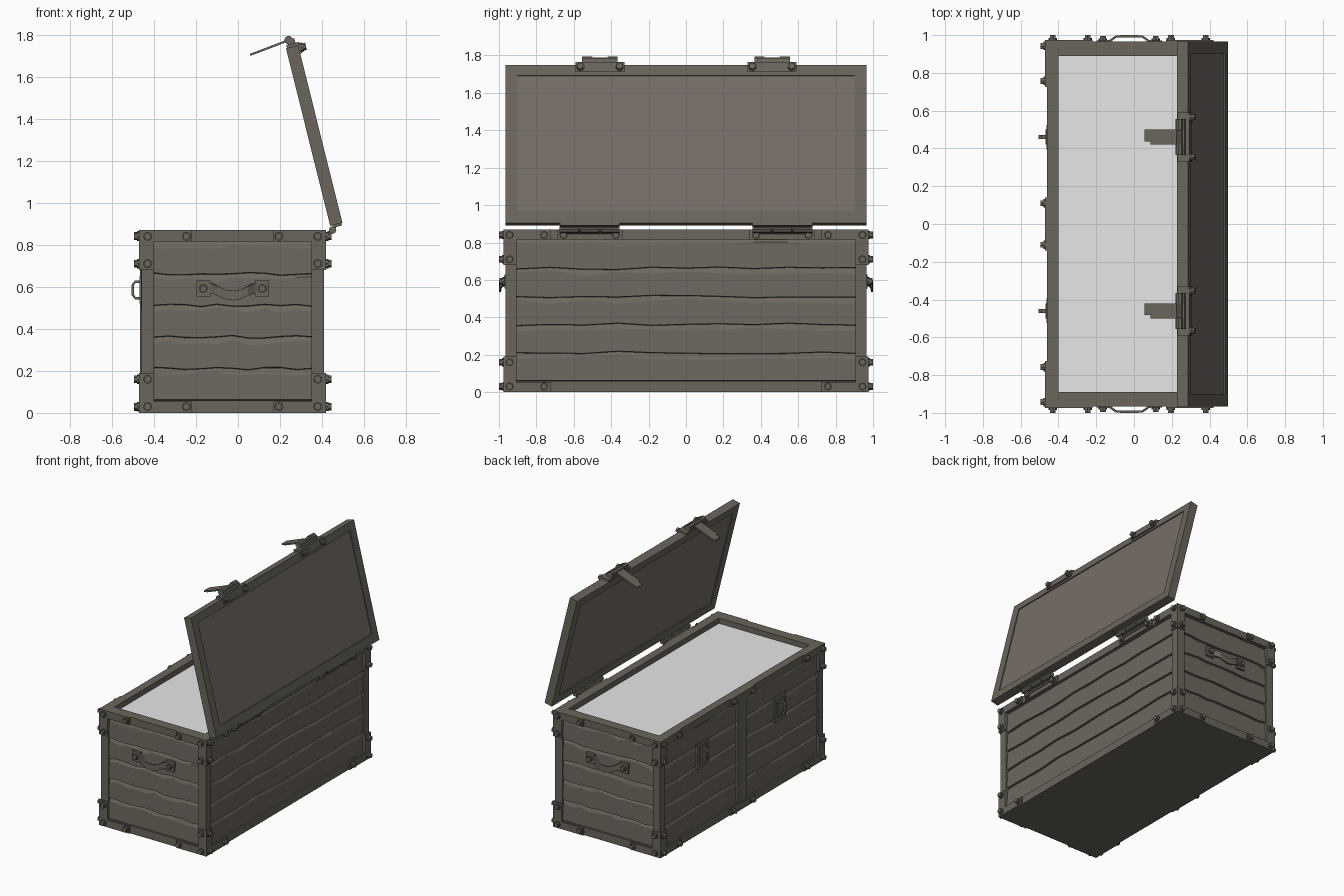
import bpy, bmesh, math, random
from mathutils import Matrix, Vector as V

if "Cube" in bpy.data.objects:
    bpy.data.objects.remove(bpy.data.objects["Cube"])

random.seed(4)


def material(name, r, g, b):
    m = bpy.data.materials.new(name)
    m.diffuse_color = (r, g, b, 1)
    m.use_nodes = True
    m.node_tree.nodes["Principled BSDF"].inputs["Base Color"].default_value = m.diffuse_color
    return m


FRAME = material("dull brown frame", 0.145, 0.130, 0.105)
BOARD = material("brown boards", 0.153, 0.136, 0.112)
LID = material("reddish lid panel", 0.180, 0.152, 0.132)
LINING = material("pale grey lining", 0.8, 0.8, 0.8)


class Part:
    """Collects simple solids in one mesh."""

    def __init__(self, name, mat, matrix=None):
        self.bm, self.name, self.mat = bmesh.new(), name, mat
        self.matrix = matrix or Matrix()

    def box(self, x, y, z):
        c = V([(a[0] + a[1]) / 2 for a in (x, y, z)])
        s = [abs(a[1] - a[0]) for a in (x, y, z)]
        bmesh.ops.create_cube(self.bm, size=1, matrix=Matrix.Translation(c) @ Matrix.Diagonal((*s, 1)))

    def rod(self, base, direction, radius, length, sides=6):
        d = V(direction).normalized()
        m = Matrix.Translation(V(base) + d * length / 2) @ d.to_track_quat('Z', 'Y').to_matrix().to_4x4()
        bmesh.ops.create_cone(self.bm, cap_ends=True, segments=sides, radius1=radius,
                              radius2=radius, depth=length, matrix=m)

    def bolt(self, base, direction):
        self.rod(base, direction, 0.022, 0.01, 8)
        self.rod(base, direction, 0.018, 0.025)

    def sweep(self, path, side, half_w, half_t, closed=False):
        path, side, rings = [V(p) for p in path], V(side), []
        for i, p in enumerate(path):
            t = (path[min(i + 1, len(path) - 1)] - path[max(i - 1, 0)]).normalized()
            n = t.cross(side).normalized() * half_t
            w = side * half_w
            rings.append([self.bm.verts.new(q) for q in (p + w + n, p - w + n, p - w - n, p + w - n)])
        for a, b in zip(rings, rings[1:]):
            for k in range(4):
                self.bm.faces.new((a[k], a[(k + 1) % 4], b[(k + 1) % 4], b[k]))
        self.bm.faces.new(rings[0])
        self.bm.faces.new(rings[-1][::-1])

    def done(self):
        bmesh.ops.recalc_face_normals(self.bm, faces=self.bm.faces)
        me = bpy.data.meshes.new(self.name)
        self.bm.to_mesh(me)
        self.bm.free()
        me.materials.append(self.mat)
        ob = bpy.data.objects.new(self.name, me)
        ob.matrix_world = self.matrix
        bpy.context.collection.objects.link(ob)


X0, X1, Y, H = -0.46, 0.41, 0.965, 0.87
CX, HX = (X0 + X1) / 2, (X1 - X0) / 2

# Body: core, floor, posts and rim
p = Part("chest_core", BOARD)
p.box((X0 + .03, X1 - .03), (-Y + .03, Y - .03), (.02, .815))
p.done()
p = Part("chest_frame", FRAME)
p.box((X0, X1), (-Y, Y), (0, .06))
for sx in (-1, 1):
    for sy in (-1, 1):
        p.box((CX + sx * HX, CX + sx * (HX - .06)), (sy * Y, sy * (Y - .06)), (.06, .815))
    p.box((CX + sx * HX, CX + sx * (HX - .06)), (-Y, Y), (.815, H))
    p.box((X0 + .06, X1 - .06), (sx * Y, sx * (Y - .075)), (.815, H))
p.done()
p = Part("inner_lining", LINING)
p.box((X0 + .06, X1 - .06), (-Y + .075, Y - .075), (.816, .83))
p.done()

# Worn boards: five uneven planks on every side
EDGES = [.06, .21, .36, .51, .66, .815]


def boards(name, centre, along, out, half, n=10):
    p = Part(name, BOARD)
    wave = {e: [random.uniform(-.007, .007) if .06 < e < .8 else 0 for _ in range(n + 1)] for e in EDGES}
    for z0, z1 in zip(EDGES, EDGES[1:]):
        rows = []
        for i in range(n + 1):
            a = V(centre) + V(along) * half * (2 * i / n - 1)
            lo, hi = z0 + wave[z0][i], z1 + wave[z1][i]
            soft = random.uniform(.012, .035)
            prof = ((lo, -.031), (lo + .003, -.008), (hi - soft, -.012), (hi, -.022), (hi, -.031))
            rows.append([p.bm.verts.new(a + V(out) * d + V((0, 0, z))) for z, d in prof])
        for a, b in zip(rows, rows[1:]):
            for k in range(4):
                p.bm.faces.new((a[k], b[k], b[k + 1], a[k + 1]))
        p.bm.faces.new(rows[0])
        p.bm.faces.new(rows[-1])
    p.done()


boards("front_boards", (X0, 0, 0), (0, 1, 0), (-1, 0, 0), Y - .055)
boards("back_boards", (X1, 0, 0), (0, 1, 0), (1, 0, 0), Y - .055)
boards("left_end_boards", (CX, -Y, 0), (1, 0, 0), (0, -1, 0), HX - .055)
boards("right_end_boards", (CX, Y, 0), (1, 0, 0), (0, 1, 0), HX - .055)

# Corner brackets with bolts, mirrored to all eight corners
p = Part("corner_brackets", FRAME)
T = .01
for sx in (-1, 1):
    for sy in (-1, 1):
        fx, fy = CX + sx * HX, sy * Y
        for top in (0, 1):
            def z(d):
                return H - d if top else d
            p.box((fx + sx * T, fx - sx * .24), (fy, fy + sy * T), (z(0), z(.055)))
            p.box((fx + sx * T, fx - sx * .06), (fy, fy + sy * T), (z(.055), z(.19)))
            p.box((fx, fx + sx * T), (fy, fy - sy * .24), (z(0), z(.055)))
            p.box((fx, fx + sx * T), (fy, fy - sy * .06), (z(.055), z(.19)))
            for d, h in ((.03, .03), (.215, .03), (.03, .16)):
                p.bolt((fx - sx * d, fy + sy * T, z(h)), (0, sy, 0))
                p.bolt((fx + sx * T, fy - sy * (d - .008), z(h)), (sx, 0, 0))
p.done()

# Front centre strap
p = Part("front_strap", FRAME)
p.box((X0 - .006, X0 + .03), (-.05, .05), (.03, .84))
for a, b in ((0, .055), (.815, H)):
    p.box((X0 - T, X0), (-.14, .14), (a, b))
    for s in (-1, 1):
        p.bolt((X0 - T, s * .11, (a + b) / 2), (-1, 0, 0))
p.done()

# Staple plates and loops on the front
for s, side in ((-1, "left"), (1, "right")):
    p = Part(side + "_staple", FRAME)
    p.box((X0 - .002, X0 + .03), (s * .46 - .065, s * .46 + .065), (.49, .68))
    p.box((X0 - .008, X0), (s * .46 - .04, s * .46 + .04), (.52, .65))
    loop = ((0, .545), (.028, .545), (.04, .56), (.04, .61), (.028, .625), (0, .625))
    p.sweep([(X0 - o, s * .46, h) for o, h in loop], (0, 1, 0), .011, .006)
    p.done()

# Carrying handles on the ends
for s, side in ((-1, "left"), (1, "right")):
    p = Part(side + "_handle", FRAME)
    for k in (-1, 1):
        x = CX + k * .14
        p.box((x - .033, x + .033), (s * (Y - .02), s * (Y + .006)), (.555, .63))
        p.bolt((x, s * (Y + .006), .592), (0, s, 0))
    bar = ((-.115, 0, .595), (-.1, .006, .593), (-.07, .027, .58), (-.04, .029, .565), (0, .029, .558))
    bar += tuple((-a, o, h) for a, o, h in bar[-2::-1])
    p.sweep([(CX + a, s * (Y + o), h) for a, o, h in bar], (0, 0, 1), .023, .006)
    p.done()

# Open lid: local x points outward, local z runs from hinge to latch edge
LM = Matrix.Translation((.497, 0, .905)) @ Matrix.Rotation(math.radians(-14), 4, 'Y')
p = Part("lid_frame", FRAME, LM)
p.box((-.06, 0), (-Y, Y), (0, .065))
p.box((-.06, 0), (-Y, Y), (.812, .87))
for s in (-1, 1):
    p.box((-.06, 0), (s * Y, s * .90), (.065, .812))
p.done()
p = Part("lid_panel", LID, LM)
p.box((-.053, -.007), (-.90, .90), (.065, .812))
p.done()

# Lid clasps with hanging hasps, and rear hinges
for s, side in ((-1, "left"), (1, "right")):
    c = s * .46
    p = Part(side + "_clasp", FRAME, LM)
    p.box((0, .01), (c - .13, c + .13), (.83, .885))
    p.box((-.055, .01), (c - .13, c + .13), (.87, .885))
    p.box((-.045, -.01), (c - .095, c + .095), (.88, .908))
    for k in (-1, 1):
        p.bolt((.01, c + k * .105, .857), (1, 0, 0))
        p.rod((-.038, c + k * .0675 - .0275, .905), (0, 1, 0), .021, .055, 8)
    p.rod((-.038, c - .038, .905), (0, 1, 0), .017, .076, 8)
    p.done()
    p = Part(side + "_hasp", FRAME)
    p.sweep([(.237, c, 1.773), (.20, c, 1.758), (.09, c, 1.716)], (0, 1, 0), .04, .005)
    p.sweep([(.09, c + .008, 1.716), (.057, c + .008, 1.704)], (0, 1, 0), .031, .005)
    p.done()

    c = s * .515
    p = Part(side + "_hinge", FRAME)
    p.box((X1, X1 + T), (c - .175, c + .175), (.815, H))
    p.sweep([(X1 + .005, c, .85), (.45, c, .868)], (0, 1, 0), .12, .007)
    p.sweep([(.45, c, .868), (.472, c, .905)], (0, 1, 0), .15, .007)
    for k in (-1, 0, 1):
        p.rod((.45, c + k * .11 - .05, .87), (0, 1, 0), .018, .1, 8)
    for k in (-1, 1):
        p.bolt((X1 + T, c + k * .14, .84), (1, 0, 0))
    p.done()
    p = Part(side + "_hinge_leaf", FRAME, LM)
    p.box((-.05, -.005), (c - .16, c + .16), (-.012, .002))
    p.done()
